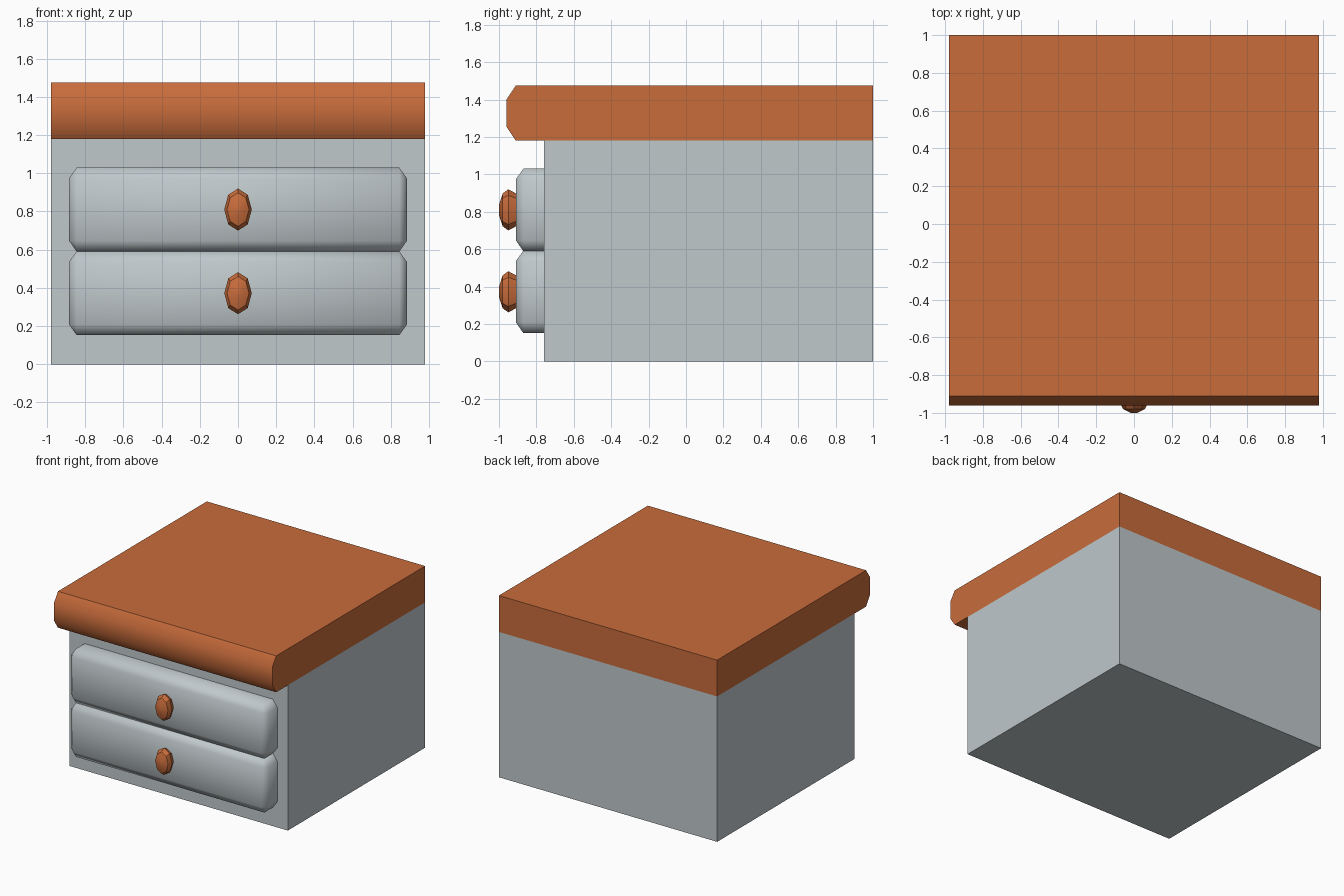
import bpy
import bmesh
from math import sin, cos, pi, radians

cube = bpy.data.objects.get("Cube")
if cube:
    bpy.data.objects.remove(cube, do_unlink=True)


def material(name, colour):
    mat = bpy.data.materials.new(name)
    mat.use_nodes = True
    mat.diffuse_color = (*colour, 1)
    mat.node_tree.nodes["Principled BSDF"].inputs["Base Color"].default_value = (*colour, 1)
    return mat


grey = material("pale grey", (0.525, 0.58, 0.60))
wood = material("orange wood", (0.58, 0.15, 0.044))


def loft(name, rings, mat, angle=None):
    """Skin a list of matching point rings, cap both ends, weld doubles."""
    bm = bmesh.new()
    loops = [[bm.verts.new(p) for p in ring] for ring in rings]
    for a, b in zip(loops, loops[1:]):
        for i in range(len(a)):
            j = (i + 1) % len(a)
            bm.faces.new((a[i], a[j], b[j], b[i]))
    bm.faces.new(loops[0])
    bm.faces.new(loops[-1])
    bmesh.ops.remove_doubles(bm, verts=bm.verts[:], dist=0.0005)
    bmesh.ops.recalc_face_normals(bm, faces=bm.faces[:])
    mesh = bpy.data.meshes.new(name)
    bm.to_mesh(mesh)
    bm.free()
    mesh.materials.append(mat)
    obj = bpy.data.objects.new(name, mesh)
    bpy.context.collection.objects.link(obj)
    if angle:
        bpy.ops.object.select_all(action="DESELECT")
        obj.select_set(True)
        bpy.context.view_layer.objects.active = obj
        bpy.ops.object.shade_smooth_by_angle(angle=radians(angle))
    return obj


def extrude_x(name, profile, half, mat, angle=None):
    """Sweep a y-z profile across the width."""
    return loft(name, [[(x, y, z) for y, z in profile] for x in (-half, half)], mat, angle)


HALF = 0.98

# Cabinet body
extrude_x("cabinet_body", [(-0.76, 0), (1, 0), (1, 1.18), (-0.76, 1.18)], HALF, grey)

# Thick worktop with rounded front edge
extrude_x("worktop", [(1, 1.18), (1, 1.475), (-0.91, 1.475), (-0.96, 1.40),
                      (-0.96, 1.255), (-0.91, 1.18)], HALF, wood, 45)


def drawer_ring(y, z, outer, inner):
    """Eight points of a rectangle whose corners are cut between two sizes."""
    (ox, oz), (ix, iz) = outer, inner
    pts = [(ix, oz), (ox, iz), (ox, -iz), (ix, -oz),
           (-ix, -oz), (-ox, -iz), (-ox, iz), (-ix, oz)]
    return [(px, y, z + pz) for px, pz in pts]


def knob_ring(y, z, scale):
    return [(0.072 * scale * sin(k * pi / 4), y, z + 0.11 * scale * cos(k * pi / 4))
            for k in range(8)]


# Two drawers, each with a faceted oval knob
for level, z in (("lower", 0.372), ("upper", 0.81)):
    outer, inner = (0.885, 0.22), (0.845, 0.163)
    loft(level + "_drawer", [drawer_ring(-0.75, z, outer, inner),
                             drawer_ring(-0.87, z, outer, inner),
                             drawer_ring(-0.91, z, inner, inner)], grey, 65)
    knob_profile = [(-0.905, 0.78), (-0.95, 1), (-0.98, 0.8), (-1.0, 0.25)]
    loft(level + "_knob", [knob_ring(y, z, s) for y, s in knob_profile], wood, 35)
